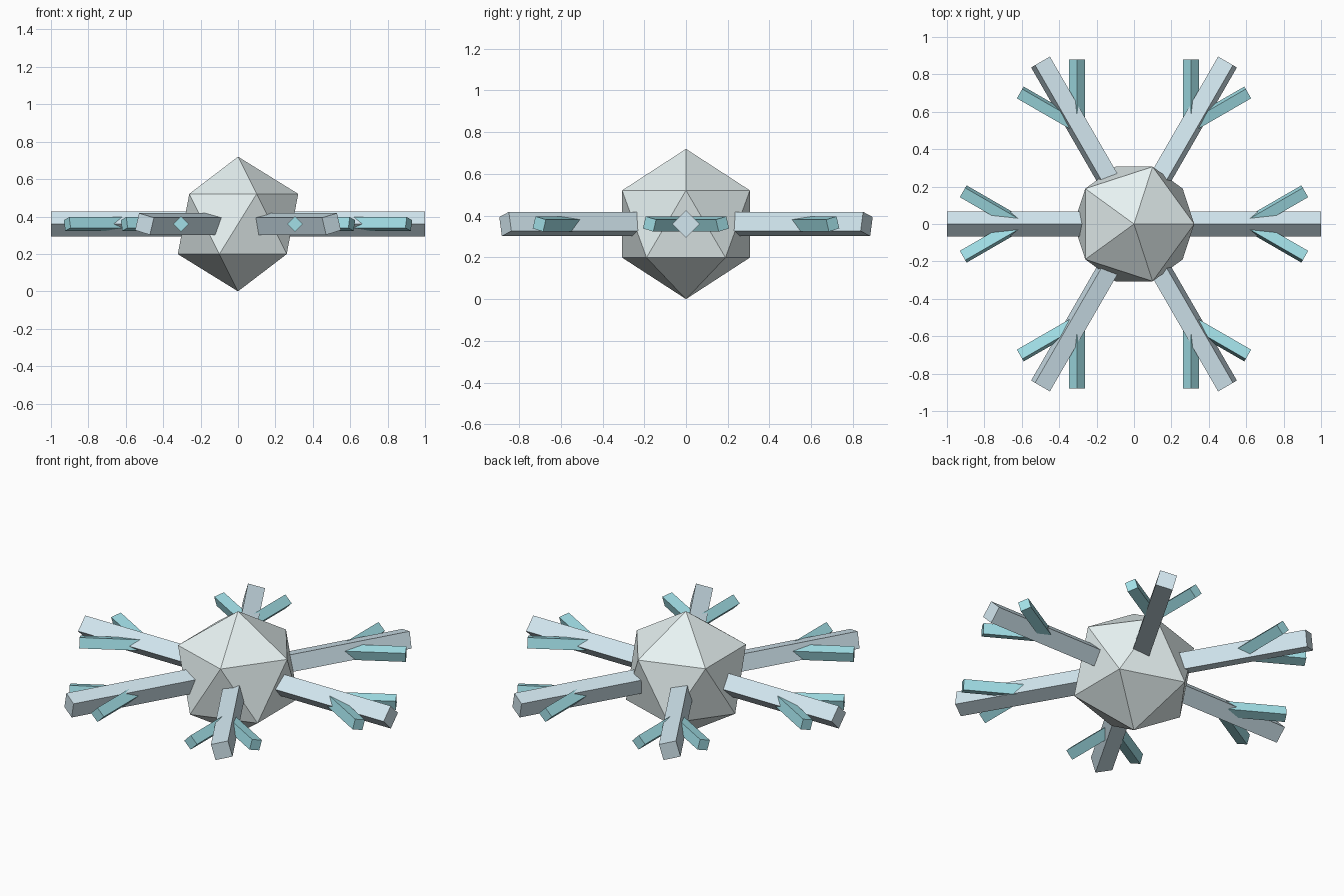
import bpy
from math import cos, sin, radians
from mathutils import Vector

if "Cube" in bpy.data.objects:
    bpy.data.objects.remove(bpy.data.objects["Cube"])

CENTRE = Vector((0, 0, 0.36))


def material(name, rgb):
    m = bpy.data.materials.new(name)
    m.diffuse_color = (*rgb, 1)
    m.use_nodes = True
    m.node_tree.nodes["Principled BSDF"].inputs["Base Color"].default_value = m.diffuse_color
    return m


frost = material("frost", (0.80, 0.89, 0.89))
pale_ice = material("pale_ice", (0.65, 0.80, 0.87))
blue_ice = material("blue_ice", (0.36, 0.74, 0.80))


def heading(degrees):
    return Vector((cos(radians(degrees)), sin(radians(degrees)), 0))


def bar(name, start, degrees, length, radius, mat):
    """Four-sided rod from start, swung from vertical to the given heading."""
    d = heading(degrees)
    bpy.ops.mesh.primitive_cylinder_add(vertices=4, radius=radius, depth=length,
                                        location=start + d * length / 2)
    ob = bpy.context.object
    ob.name = name
    ob.rotation_mode = 'QUATERNION'
    ob.rotation_quaternion = Vector((0, 0, 1)).rotation_difference(d)
    ob.data.materials.append(mat)


# Faceted core
bpy.ops.mesh.primitive_ico_sphere_add(subdivisions=1, radius=0.36, location=CENTRE)
core = bpy.context.object
core.name = "core"
core.data.materials.append(frost)

# Six arms, each with a pair of side branches
for i in range(6):
    a = i * 60
    bar(f"arm_{i + 1}", CENTRE, a, 1.0, 0.067, pale_ice)
    for side, label in ((1, "left"), (-1, "right")):
        bar(f"branch_{i + 1}_{label}", CENTRE + heading(a) * 0.61,
            a + side * 30, 0.35, 0.042, blue_ice)
